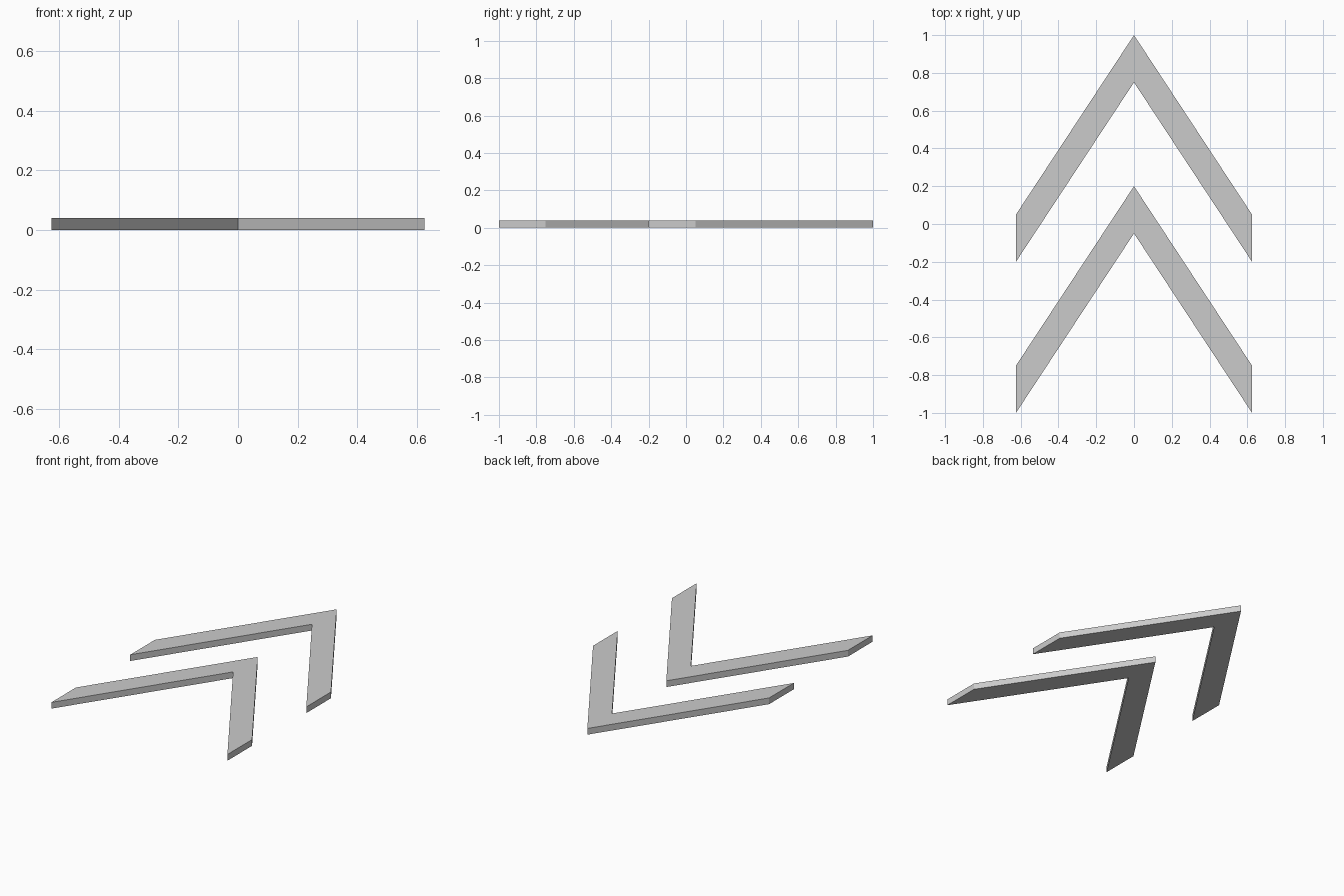
import bpy
import bmesh

if "Cube" in bpy.data.objects:
    bpy.data.objects.remove(bpy.data.objects["Cube"])

HALF_W, RISE, BAND, THICK = 0.625, 0.95, 0.25, 0.04


def chevron(name, tip_y):
    """Flat V-shaped bar with its outer point at tip_y, extruded upward."""
    profile = [
        (0, tip_y),
        (-HALF_W, tip_y - RISE),
        (-HALF_W, tip_y - RISE - BAND),
        (0, tip_y - BAND),
        (HALF_W, tip_y - RISE - BAND),
        (HALF_W, tip_y - RISE),
    ]
    bm = bmesh.new()
    face = bm.faces.new([bm.verts.new((x, y, 0)) for x, y in profile])
    ext = bmesh.ops.extrude_face_region(bm, geom=[face], use_keep_orig=True)
    top = [g for g in ext["geom"] if isinstance(g, bmesh.types.BMVert)]
    bmesh.ops.translate(bm, verts=top, vec=(0, 0, THICK))
    bmesh.ops.recalc_face_normals(bm, faces=bm.faces)
    mesh = bpy.data.meshes.new(name)
    bm.to_mesh(mesh)
    bm.free()
    obj = bpy.data.objects.new(name, mesh)
    bpy.context.collection.objects.link(obj)
    return obj


# Two identical chevrons, one behind the other
chevron("back_chevron", 1.0)
chevron("front_chevron", 0.2)
